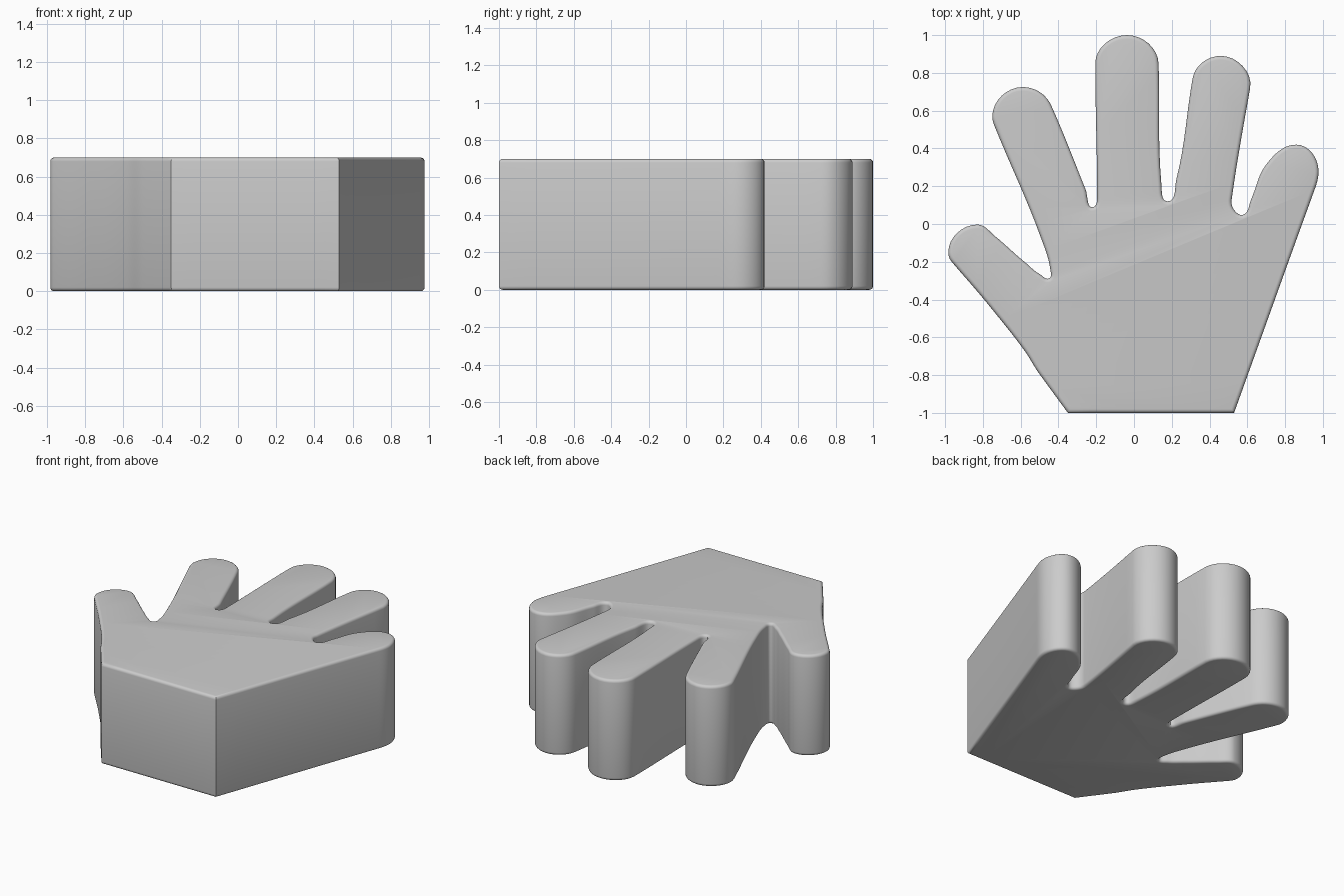
import bpy, bmesh
from math import radians, cos, sin, pi
from mathutils import Vector

if "Cube" in bpy.data.objects:
    bpy.data.objects.remove(bpy.data.objects["Cube"])

HEIGHT, ROUND, STEPS = 0.70, 0.02, 8

# Outline knots (x, y, travel direction in degrees); None marks a sharp corner
wrist = [(-0.35, -1.0, None), (0.53, -1.0, None)]
little = [(0.95, 0.165, 70), (0.977, 0.28, 90), (0.86, 0.42, 180), (0.70, 0.315, 232),
          (0.62, 0.13, 246), (0.58, 0.05, 205), (0.53, 0.075, 125), (0.517, 0.13, 82)]
ring = [(0.615, 0.72, 80), (0.46, 0.89, 180), (0.31, 0.77, 260),
        (0.225, 0.24, 256), (0.178, 0.12, 180), (0.145, 0.21, 95)]
middle = [(0.13, 0.85, 92), (-0.037, 1.0, 180), (-0.205, 0.85, 270),
          (-0.195, 0.15, 270), (-0.215, 0.09, 200), (-0.257, 0.185, 112)]
index = [(-0.437, 0.625, 114), (-0.59, 0.725, 180), (-0.75, 0.57, 270), (-0.737, 0.515, 292),
         (-0.49, -0.08, 290), (-0.443, -0.24, 278), (-0.45, -0.288, 205)]
thumb = [(-0.50, -0.265, 150), (-0.58, -0.20, 141), (-0.735, -0.065, 141), (-0.83, -0.003, 180),
         (-0.983, -0.15, 270), (-0.965, -0.20, 310), (-0.777, -0.42, 309),
         (-0.58, -0.67, 306), (-0.50, -0.795, 306)]
knots = wrist + little + ring + middle + index + thumb


def handle(knot, chord):
    """Bezier handle vector leaving a knot along its travel direction."""
    if knot[2] is None:
        return chord * 0.37
    a = radians(knot[2])
    return Vector((cos(a), sin(a))) * chord.length * 0.37


def trace(knots):
    pts = []
    for k0, k1 in zip(knots, knots[1:] + knots[:1]):
        p0, p3 = Vector(k0[:2]), Vector(k1[:2])
        p1, p2 = p0 + handle(k0, p3 - p0), p3 - handle(k1, p3 - p0)
        for i in range(STEPS):
            t = i / STEPS
            s = 1 - t
            pts.append(p0 * s**3 + p1 * 3*s*s*t + p2 * 3*s*t*t + p3 * t**3)
    return pts


def inset(pts, d):
    """Move a counter-clockwise outline inward by d with mitred corners."""
    out = []
    for i, p in enumerate(pts):
        a = (p - pts[i - 1]).normalized()
        b = (pts[(i + 1) % len(pts)] - p).normalized()
        n0, n1 = Vector((-a.y, a.x)), Vector((-b.y, b.x))
        out.append(p + (n0 + n1) * d / max(0.4, 1 + n0.dot(n1)))
    return out


# Rounded slab: stacked rings with quarter-round rims at bottom and top
outline = trace(knots)
rim = [(ROUND * (1 - sin(i * pi / 8)), ROUND * (1 - cos(i * pi / 8))) for i in range(5)]
levels = rim + [(d, HEIGHT - z) for d, z in reversed(rim)]

bm = bmesh.new()
rings = [[bm.verts.new((p.x, p.y, z)) for p in inset(outline, d)] for d, z in levels]
n = len(outline)
for low, high in zip(rings, rings[1:]):
    for i in range(n):
        j = (i + 1) % n
        bm.faces.new((low[i], low[j], high[j], high[i]))
bm.faces.new(rings[-1])
bm.faces.new(rings[0][::-1])
bmesh.ops.remove_doubles(bm, verts=bm.verts, dist=1e-5)
bmesh.ops.recalc_face_normals(bm, faces=bm.faces)
mesh = bpy.data.meshes.new("hand")
bm.to_mesh(mesh)
bm.free()

hand = bpy.data.objects.new("hand", mesh)
bpy.context.collection.objects.link(hand)
bpy.context.view_layer.objects.active = hand
hand.select_set(True)
bpy.ops.object.shade_smooth_by_angle(angle=radians(30))
